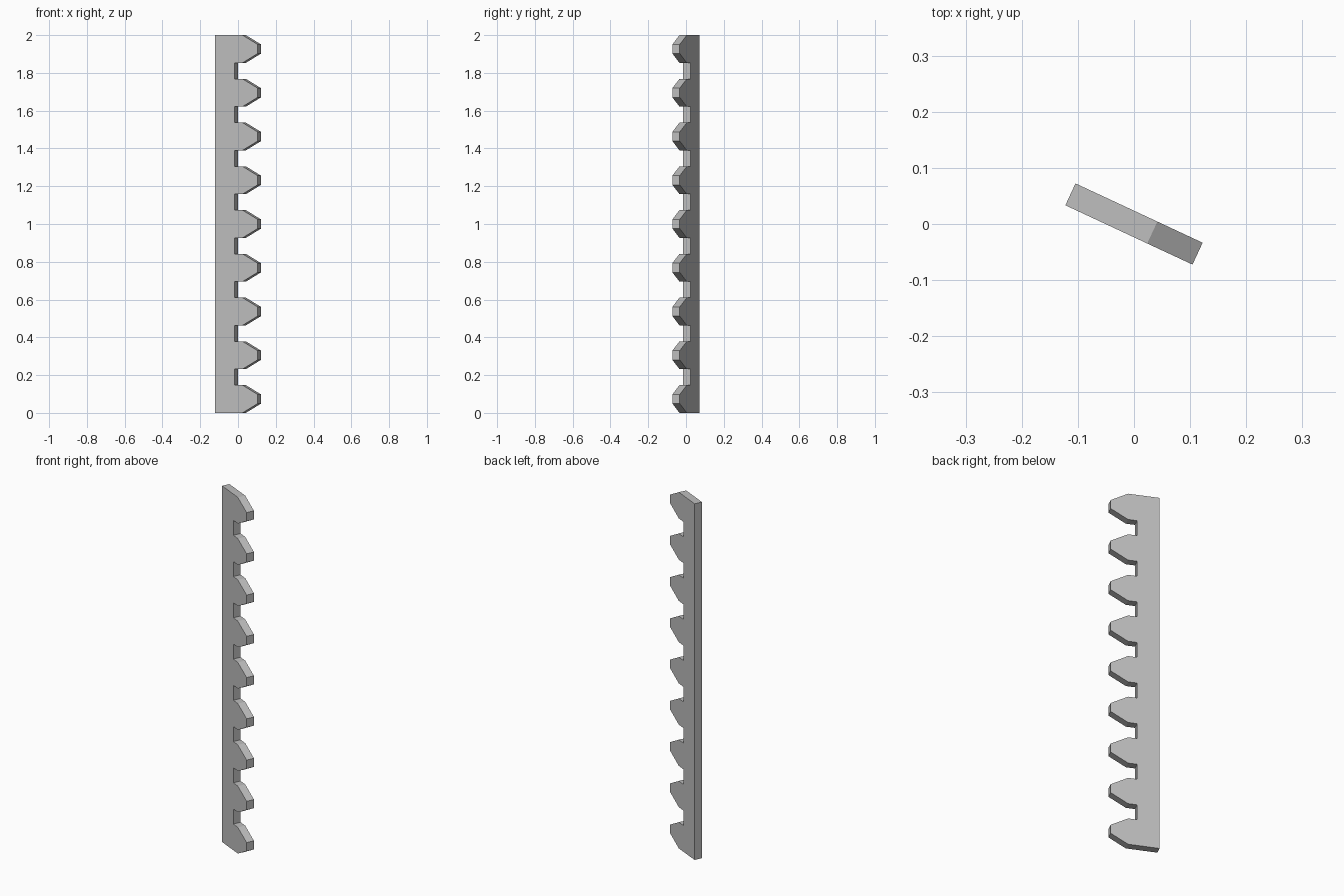
import bpy
import bmesh
from math import radians
from mathutils import Matrix

cube = bpy.data.objects.get("Cube")
if cube:
    bpy.data.objects.remove(cube, do_unlink=True)

TEETH = 9
HEIGHT = 2.0
TOOTH = 0.147                              # tooth height at its base
PITCH = (HEIGHT - TOOTH) / (TEETH - 1)
TIP = 0.048                                # height of the flat tooth tip
HALF_WIDTH, HALF_DEPTH = 0.125, 0.0215
ROOT, SHOULDER = -0.0104, 0.036

# Plain grey steel
steel = bpy.data.materials.new("grey steel")
steel.use_nodes = True
grey = (0.52, 0.52, 0.52, 1)
steel.diffuse_color = grey
steel.node_tree.nodes["Principled BSDF"].inputs["Base Color"].default_value = grey

# Rack outline: straight spine on one side, tapered teeth on the other
outline = [(-HALF_WIDTH, HEIGHT), (-HALF_WIDTH, 0)]
for i in range(TEETH):
    low = i * PITCH
    high = low + TOOTH
    mid = (low + high) / 2
    if i > 0:
        outline.append((ROOT, low))
    outline += [(SHOULDER, low), (HALF_WIDTH, mid - TIP / 2),
                (HALF_WIDTH, mid + TIP / 2), (SHOULDER, high)]
    if i < TEETH - 1:
        outline.append((ROOT, high))

# Extrude the outline to the plate thickness and turn it
bm = bmesh.new()
face = bm.faces.new([bm.verts.new((x, -HALF_DEPTH, z)) for x, z in outline])
extruded = bmesh.ops.extrude_face_region(bm, geom=[face])["geom"]
bmesh.ops.translate(bm, vec=(0, 2 * HALF_DEPTH, 0),
                    verts=[v for v in extruded if isinstance(v, bmesh.types.BMVert)])
bmesh.ops.recalc_face_normals(bm, faces=bm.faces[:])
bm.transform(Matrix.Rotation(radians(-25), 4, "Z"))

mesh = bpy.data.meshes.new("toothed_rack")
bm.to_mesh(mesh)
bm.free()
mesh.materials.append(steel)
rack = bpy.data.objects.new("toothed_rack", mesh)
bpy.context.collection.objects.link(rack)
